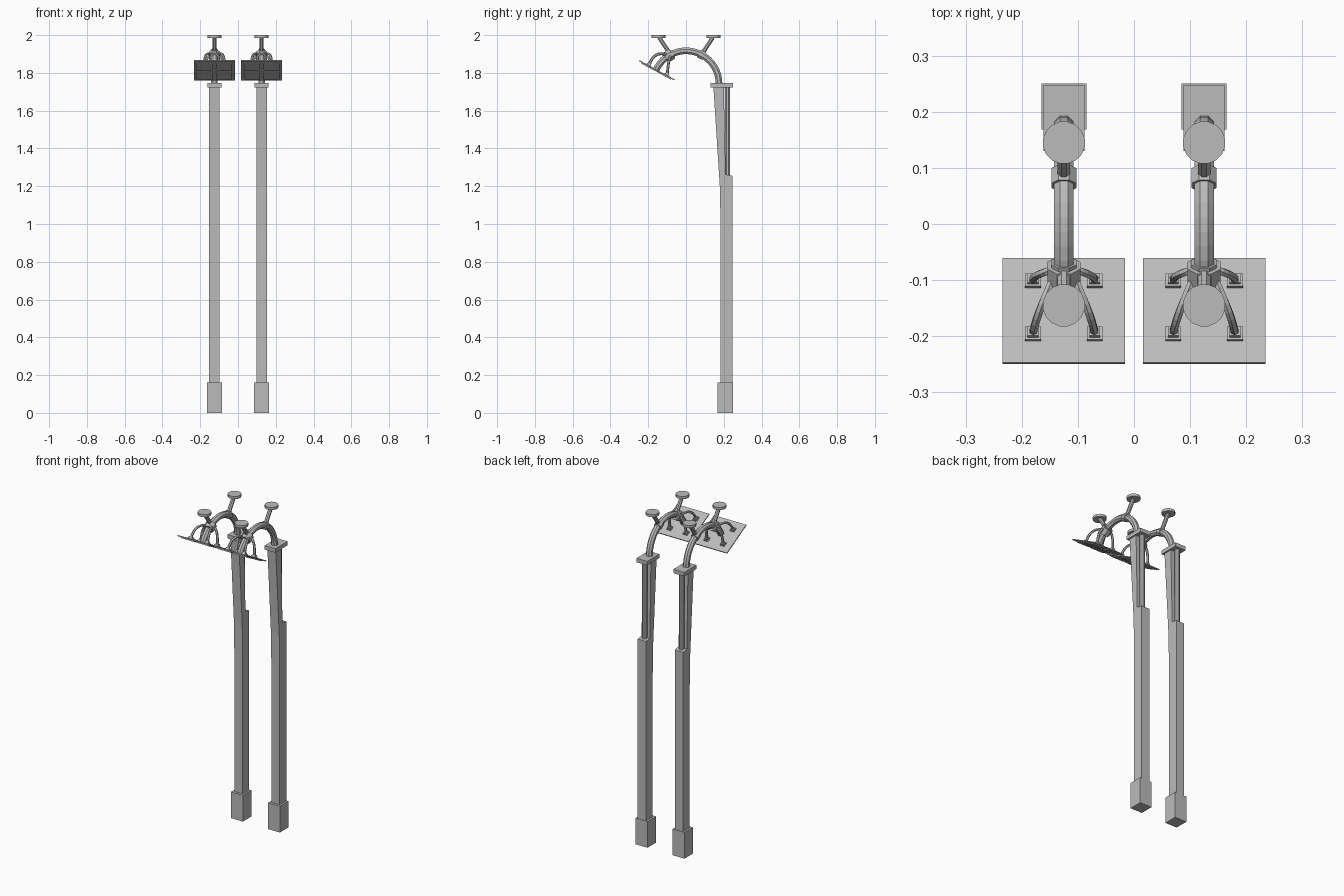
import bpy, bmesh
from math import sin, cos, pi, radians
from mathutils import Vector, Matrix

cube = bpy.data.objects.get("Cube")
if cube:
    bpy.data.objects.remove(cube, do_unlink=True)

grey = bpy.data.materials.new("concrete_grey")
grey.use_nodes = True
COLOR = (0.5, 0.5, 0.5, 1)
grey.diffuse_color = COLOR
grey.node_tree.nodes["Principled BSDF"].inputs["Base Color"].default_value = COLOR

CX = 0.125  # each lamp stands this far from the middle


def finish(name, bm):
    """Turn a bmesh into an object, shifted to the left lamp and mirrored."""
    bmesh.ops.recalc_face_normals(bm, faces=bm.faces)
    bmesh.ops.translate(bm, verts=bm.verts, vec=(CX, 0, 0))
    mesh = bpy.data.meshes.new(name)
    bm.to_mesh(mesh)
    bm.free()
    mesh.materials.append(grey)
    obj = bpy.data.objects.new(name, mesh)
    bpy.context.collection.objects.link(obj)
    obj.modifiers.new("mirror", 'MIRROR').use_mirror_merge = False
    return obj


def box(name, center, size, tilt=Matrix.Identity(4)):
    bm = bmesh.new()
    matrix = Matrix.Translation(center) @ tilt @ Matrix.Diagonal((*size, 1))
    bmesh.ops.create_cube(bm, size=1, matrix=matrix)
    return finish(name, bm)


def side_profile(name, points, half_width):
    """Extrude a (y, z) outline across x."""
    bm = bmesh.new()
    face = bm.faces.new([bm.verts.new((-half_width, y, z)) for y, z in points])
    new = bmesh.ops.extrude_face_region(bm, geom=[face])["geom"]
    verts = [v for v in new if isinstance(v, bmesh.types.BMVert)]
    bmesh.ops.translate(bm, verts=verts, vec=(2 * half_width, 0, 0))
    return finish(name, bm)


def tube(name, path, radius, sides=8):
    """Sweep a regular polygon along a path."""
    bm = bmesh.new()
    path = [Vector(p) for p in path]
    rings = []
    for i, p in enumerate(path):
        d = (path[min(i + 1, len(path) - 1)] - path[max(i - 1, 0)]).normalized()
        side = Vector((1, 0, 0))
        side = (side - d * side.dot(d)).normalized()
        up = d.cross(side)
        angles = [2 * pi * (k + 0.5) / sides for k in range(sides)]
        rings.append([bm.verts.new(p + radius * (side * cos(a) + up * sin(a)))
                      for a in angles])
    for a, b in zip(rings, rings[1:]):
        for k in range(sides):
            n = (k + 1) % sides
            bm.faces.new((a[k], a[n], b[n], b[k]))
    bm.faces.new(rings[0])
    bm.faces.new(rings[-1])
    return finish(name, bm)


def bezier(a, b, c, steps=8):
    a, b, c = Vector(a), Vector(b), Vector(c)
    ts = [i / steps for i in range(steps + 1)]
    return [a * (1 - t) ** 2 + b * 2 * t * (1 - t) + c * t * t for t in ts]


# Post: base block, shaft flaring forward to the top, rear rod and cap
box("base_block", (0, 0.209, 0.08), (0.08, 0.082, 0.16))
side_profile("shaft", [(0.183, 0.15), (0.247, 0.15), (0.247, 1.255), (0.21, 1.262),
                       (0.2, 1.725), (0.145, 1.725), (0.166, 1.4), (0.179, 1.2),
                       (0.183, 1.0)], 0.028)
tube("rear_rod", [(0, 0.22, 1.25), (0, 0.22, 1.73)], 0.015)
box("post_cap", (0, 0.189, 1.734), (0.073, 0.118, 0.024))

# Curved neck
R, ZC = 0.175, 1.742


def on_arch(degrees, radius=R):
    a = radians(degrees)
    return Vector((0, radius * cos(a), ZC + radius * sin(a)))


tube("curved_neck", [on_arch(157 * i / 20) for i in range(21)], 0.019)

# Struts carrying round discs, with collars around the neck
for name, angle, sign in (("rear", 62, 1), ("front", 118, -1)):
    tube(name + "_collar", [on_arch(angle - 5), on_arch(angle + 5)], 0.024)
    tube(name + "_strut", [on_arch(angle), (0, sign * 0.142, 1.988)], 0.012)
    tube(name + "_disc", [(0, sign * 0.145, 1.984), (0, sign * 0.145, 2.0)], 0.038, 16)

# Hub where the lamp arms meet
tube("arm_hub", [on_arch(115), on_arch(128)], 0.032)

# Tilted lamp panel
TILT = Matrix.Rotation(radians(-28.5), 4, 'X')
CENTER = Vector((0, -0.155, 1.814))


def on_panel(x, v, height):
    return CENTER + TILT @ Vector((x, v, height))


box("lamp_panel", CENTER, (0.218, 0.212, 0.006), TILT)
for x in (-1, 1):
    for v in (-1, 1):
        box("lamp_plate", on_panel(x * 0.051, v * 0.049, -0.005),
            (0.086, 0.08, 0.006), TILT)

# Stepped pads on the panel and the bent arms that hold them
for x in (-1, 1):
    for v, root, bend in ((-0.05, (x * 0.02, -0.1, 1.895), (x * 0.05, -0.165, 1.92)),
                          (0.058, (x * 0.012, -0.08, 1.89), (x * 0.055, -0.09, 1.89))):
        box("pad_base", on_panel(x * 0.055, v, 0.006), (0.028, 0.026, 0.008), TILT)
        box("pad_top", on_panel(x * 0.055, v, 0.013), (0.019, 0.018, 0.008), TILT)
        tube("lamp_arm", bezier(root, bend, on_panel(x * 0.055, v, 0.01)), 0.0075, 6)
